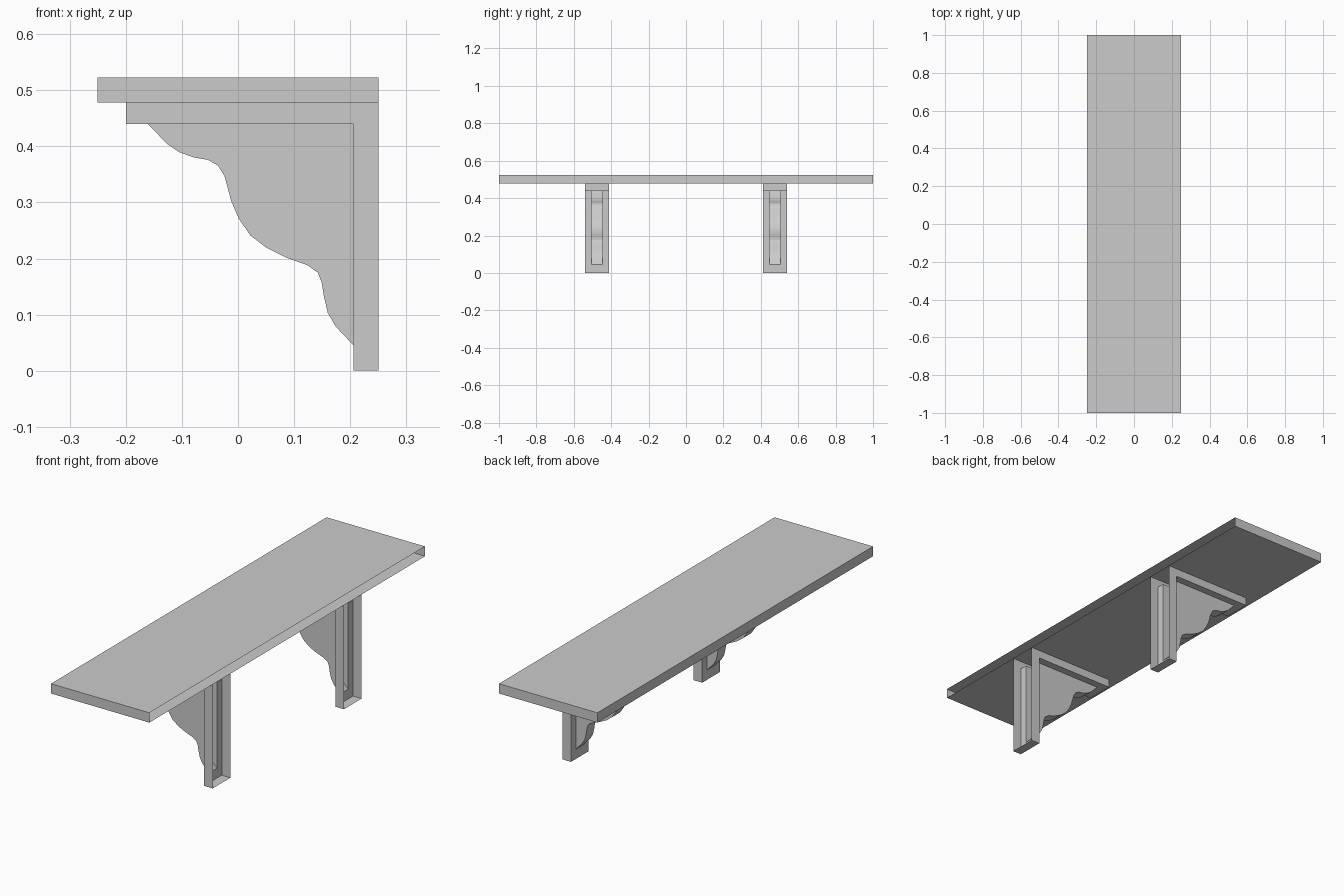
import bpy
import bmesh

cube = bpy.data.objects.get("Cube")
if cube:
    bpy.data.objects.remove(cube, do_unlink=True)

grey = bpy.data.materials.new("plain_grey")
grey.use_nodes = True
COLOUR = (0.6, 0.6, 0.6, 1)
grey.diffuse_color = COLOUR
grey.node_tree.nodes["Principled BSDF"].inputs["Base Color"].default_value = COLOUR


def strip(bm, path, y0, y1):
    """Wall that follows an xz path between two y positions."""
    for (ax, az), (bx, bz) in zip(path, path[1:]):
        corners = [(ax, y0, az), (ax, y1, az), (bx, y1, bz), (bx, y0, bz)]
        bm.faces.new([bm.verts.new(c) for c in corners])


def sides(bm, outline, y0, y1):
    """Flat side panels, facing outward at both y positions."""
    bm.faces.new([bm.verts.new((x, y0, z)) for x, z in outline])
    bm.faces.new([bm.verts.new((x, y1, z)) for x, z in reversed(outline)])


def finish(bm, name, smooth=False):
    bmesh.ops.remove_doubles(bm, verts=bm.verts, dist=0.0005)
    mesh = bpy.data.meshes.new(name)
    bm.to_mesh(mesh)
    bm.free()
    mesh.materials.append(grey)
    obj = bpy.data.objects.new(name, mesh)
    bpy.context.collection.objects.link(obj)
    if smooth:
        bpy.ops.object.select_all(action="DESELECT")
        obj.select_set(True)
        bpy.context.view_layer.objects.active = obj
        bpy.ops.object.shade_smooth_by_angle()
    return obj


BACK, TOP, UNDER = 0.25, 0.523, 0.478
ARM_Z, LEG_X, ARM_END = 0.44, 0.206, -0.2

# Shelf board: hollow, open along the wall side
bm = bmesh.new()
board = [(BACK, TOP), (-BACK, TOP), (-BACK, UNDER), (BACK, UNDER)]
strip(bm, board, -1, 1)
sides(bm, board, -1, 1)
finish(bm, "shelf_board")

# Scrolled edge of the bracket web, from arm down to leg
scroll = [(-0.161, ARM_Z), (-0.126, 0.404), (-0.104, 0.389), (-0.078, 0.38),
          (-0.054, 0.376), (-0.036, 0.366), (-0.024, 0.347), (-0.012, 0.302),
          (0.001, 0.272), (0.022, 0.241), (0.051, 0.219), (0.085, 0.202),
          (0.124, 0.188), (0.142, 0.175), (0.149, 0.158), (0.153, 0.133),
          (0.16, 0.103), (0.174, 0.079), (LEG_X, 0.045)]
arm_path = [(ARM_END, UNDER), (ARM_END, ARM_Z), scroll[0]]
leg_path = [scroll[-1], (LEG_X, 0), (BACK, 0)]
corner = (LEG_X, ARM_Z)
frame_path = arm_path + [corner] + leg_path

for name, y in (("right", -0.476), ("left", 0.476)):
    outer, inner = 0.064, 0.029

    # L-shaped frame, hollow, with a slot where the web joins it
    bm = bmesh.new()
    strip(bm, frame_path, y - outer, y - inner)
    strip(bm, frame_path, y + inner, y + outer)
    strip(bm, arm_path, y - inner, y + inner)
    strip(bm, leg_path, y - inner, y + inner)
    sides(bm, frame_path + [(BACK, UNDER)], y - outer, y + outer)
    finish(bm, name + "_bracket_frame")

    # Scrolled web
    bm = bmesh.new()
    strip(bm, scroll, y - inner, y + inner)
    sides(bm, scroll + [corner], y - inner, y + inner)
    finish(bm, name + "_bracket_web", smooth=True)
